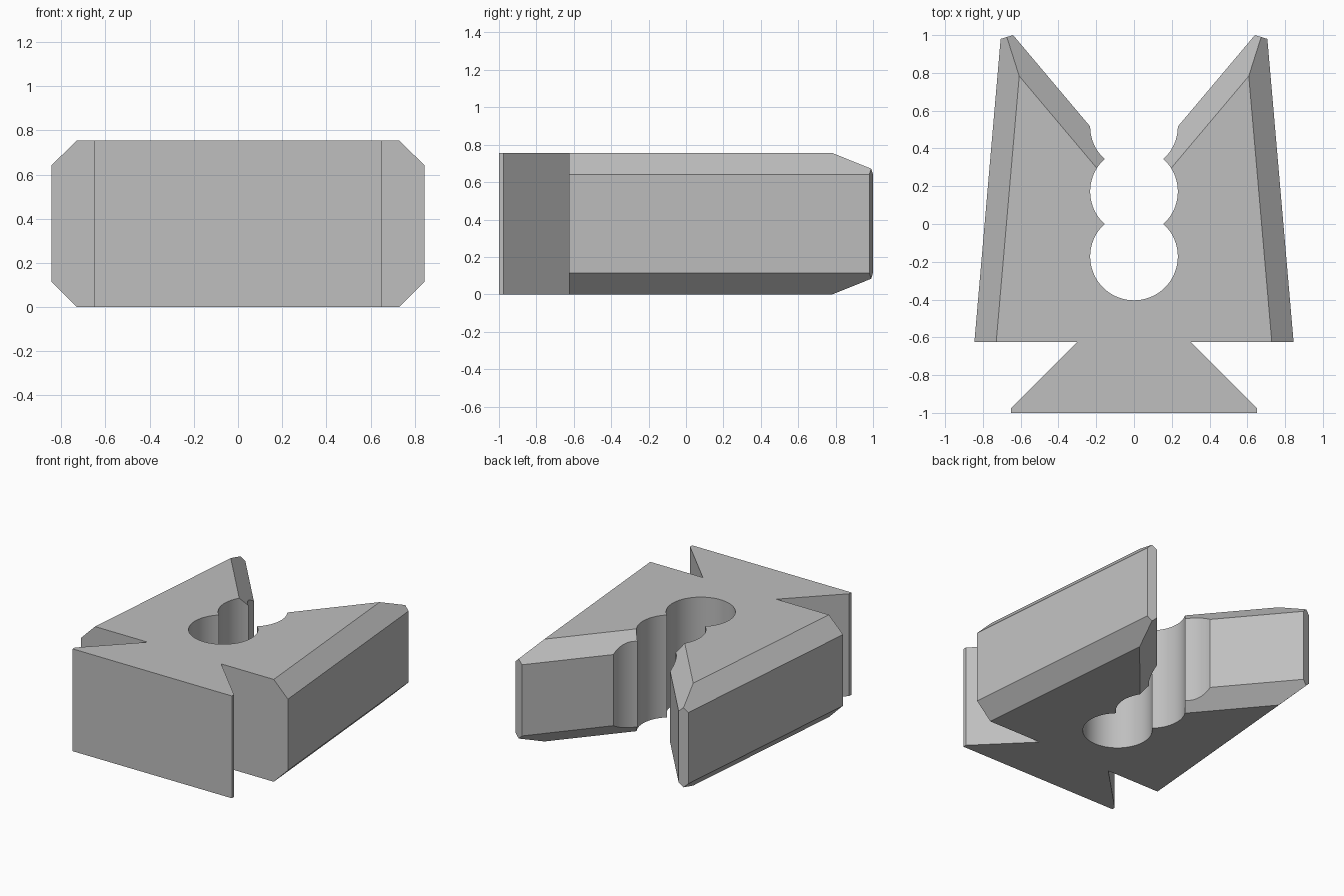
import bpy
import bmesh
from math import asin, cos, sin, pi
from mathutils import Vector

if "Cube" in bpy.data.objects:
    bpy.data.objects.remove(bpy.data.objects["Cube"])

HEIGHT, CHAMFER = 0.755, 0.115
RADIUS, STEP = 0.232, 0.172          # bore radius, half the bore spacing
SHOULDER = Vector((0.845, -0.625, 0))
TIP_OUT = Vector((0.706, 0.98, 0))
TIP_IN = Vector((0.64, 1.0, 0))
MOUTH = Vector((RADIUS, 3 * STEP, 0))


def arc(center_y, start, end, steps):
    """Points of a bore wall, from one angle to another."""
    angles = [start + (end - start) * i / steps for i in range(steps + 1)]
    return [Vector((RADIUS * cos(a), center_y + RADIUS * sin(a), 0)) for a in angles]


def chamfer(bm, start, end):
    """Cut both 45 degree chamfers along a wall whose outside is on its right."""
    along = (end - start).normalized()
    outward = along.cross(Vector((0, 0, 1)))
    for up in (1, -1):
        edge_z = HEIGHT - CHAMFER if up > 0 else CHAMFER
        result = bmesh.ops.bisect_plane(
            bm, geom=bm.verts[:] + bm.edges[:] + bm.faces[:], dist=1e-5,
            plane_co=start + Vector((0, 0, edge_z)),
            plane_no=(outward + Vector((0, 0, up))).normalized(),
            clear_outer=True)
        cut = [e for e in result["geom_cut"]
               if isinstance(e, bmesh.types.BMEdge) and e.is_boundary]
        bmesh.ops.holes_fill(bm, edges=cut, sides=0)


# Half outline: dovetail foot, shoulder, jaw and three overlapping bores
cusp = asin(STEP / RADIUS)
profile = [Vector((0, -1, 0)), Vector((0.65, -1, 0)), Vector((0.65, -0.975, 0)),
           Vector((0.3, -0.625, 0)), SHOULDER, TIP_OUT, TIP_IN]
profile += arc(3 * STEP, 0, -cusp, 12)
profile += arc(STEP, cusp, -cusp, 24)[1:]
profile += arc(-STEP, cusp, -pi / 2, 32)[1:]
profile[-1].x = 0

bm = bmesh.new()
base = bm.faces.new([bm.verts.new(p) for p in profile])
top = bmesh.ops.extrude_face_region(bm, geom=[base], use_keep_orig=True)["geom"]
bmesh.ops.translate(bm, vec=(0, 0, HEIGHT),
                    verts=[v for v in top if isinstance(v, bmesh.types.BMVert)])
bmesh.ops.recalc_face_normals(bm, faces=bm.faces[:])

# Chamfers on the outer and inner jaw walls
chamfer(bm, SHOULDER, TIP_OUT)
chamfer(bm, TIP_IN, MOUTH)

# Open the centre seam and mirror the half
seam = [f for f in bm.faces if all(abs(v.co.x) < 1e-5 for v in f.verts)]
bmesh.ops.delete(bm, geom=seam, context="FACES")
bmesh.ops.mirror(bm, geom=bm.verts[:] + bm.edges[:] + bm.faces[:],
                 axis="X", merge_dist=1e-4)
bmesh.ops.recalc_face_normals(bm, faces=bm.faces[:])
bmesh.ops.dissolve_limit(bm, angle_limit=0.002, verts=bm.verts[:], edges=bm.edges[:])

mesh = bpy.data.meshes.new("dovetail_jaw_block")
bm.to_mesh(mesh)
bm.free()
block = bpy.data.objects.new("dovetail_jaw_block", mesh)
bpy.context.collection.objects.link(block)

# Plain grey finish
grey = bpy.data.materials.new("plain_grey")
grey.use_nodes = True
grey.diffuse_color = (0.52, 0.52, 0.52, 1)
grey.node_tree.nodes["Principled BSDF"].inputs["Base Color"].default_value = grey.diffuse_color
mesh.materials.append(grey)

# Smooth bores, sharp corners
bpy.ops.object.select_all(action="DESELECT")
block.select_set(True)
bpy.context.view_layer.objects.active = block
bpy.ops.object.shade_smooth_by_angle(angle=pi / 9)
